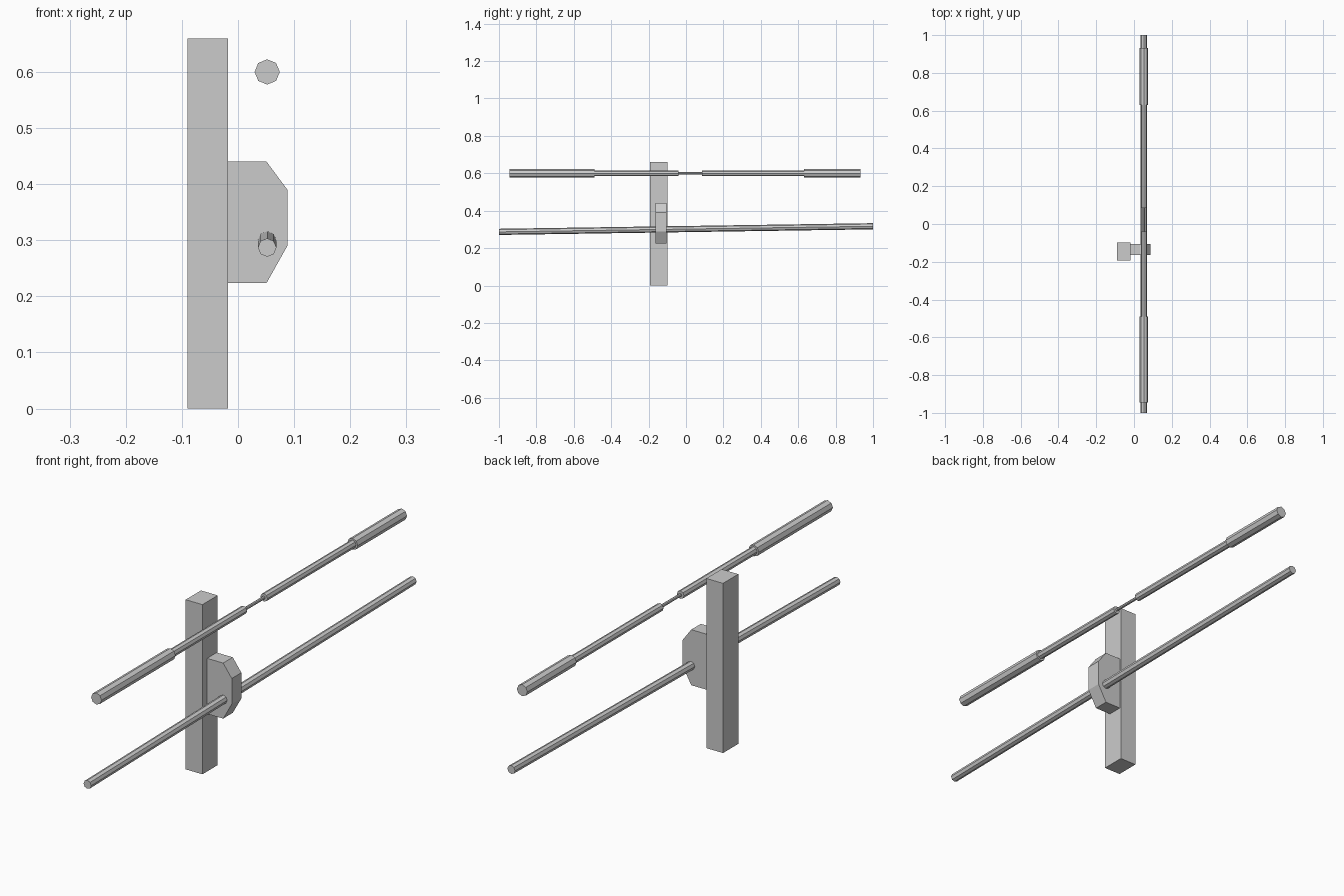
import bpy, bmesh
from mathutils import Vector
from math import cos, sin, tau

if "Cube" in bpy.data.objects:
    bpy.data.objects.remove(bpy.data.objects["Cube"])


def make_object(name, bm):
    bmesh.ops.recalc_face_normals(bm, faces=bm.faces)
    mesh = bpy.data.meshes.new(name)
    bm.to_mesh(mesh)
    bm.free()
    obj = bpy.data.objects.new(name, mesh)
    bpy.context.collection.objects.link(obj)
    return obj


def extrude_profile(name, points, y0, y1):
    """Close an x/z outline and extrude it along y."""
    bm = bmesh.new()
    face = bm.faces.new([bm.verts.new((x, y0, z)) for x, z in points])
    result = bmesh.ops.extrude_face_region(bm, geom=[face])
    moved = [v for v in result["geom"] if isinstance(v, bmesh.types.BMVert)]
    bmesh.ops.translate(bm, verts=moved, vec=(0, y1 - y0, 0))
    return make_object(name, bm)


def stepped_rod(name, stations, x, sides=8):
    """Loft rings given as (y, z, radius) into a capped faceted rod."""
    bm = bmesh.new()
    rings = []
    for y, z, r in stations:
        rings.append([bm.verts.new(Vector((x, y, z)) +
                      r * Vector((cos(tau * i / sides), 0, sin(tau * i / sides))))
                      for i in range(sides)])
    for a, b in zip(rings, rings[1:]):
        for i in range(sides):
            j = (i + 1) % sides
            bm.faces.new((a[i], a[j], b[j], b[i]))
    bm.faces.new(rings[0])
    bm.faces.new(rings[-1])
    return make_object(name, bm)


ROD_X, TOP_Z = 0.052, 0.60
GRIP, SHAFT, CORE = 0.0225, 0.0155, 0.006

# Upright post
extrude_profile("post", [(-0.09, 0), (-0.018, 0), (-0.018, 0.66), (-0.09, 0.66)],
                -0.193, -0.099)

# Chamfered bracket on the side of the post
extrude_profile("bracket", [(-0.018, 0.224), (0.051, 0.224), (0.088, 0.29),
                            (0.088, 0.39), (0.051, 0.44), (-0.018, 0.44)],
                -0.164, -0.105)

# Upper stepped rod: thick ends, thinner shafts, narrow core
sections = [(-0.945, -0.49, GRIP), (-0.49, -0.04, SHAFT), (-0.04, 0.085, CORE),
            (0.085, 0.63, SHAFT), (0.63, 0.933, GRIP)]
stepped_rod("upper_rod", [(y, TOP_Z, r) for y0, y1, r in sections for y in (y0, y1)], ROD_X)

# Lower rod, slightly tilted, passing through the bracket
stepped_rod("lower_rod", [(-1, 0.287, 0.0165), (1, 0.317, 0.0165)], ROD_X)
